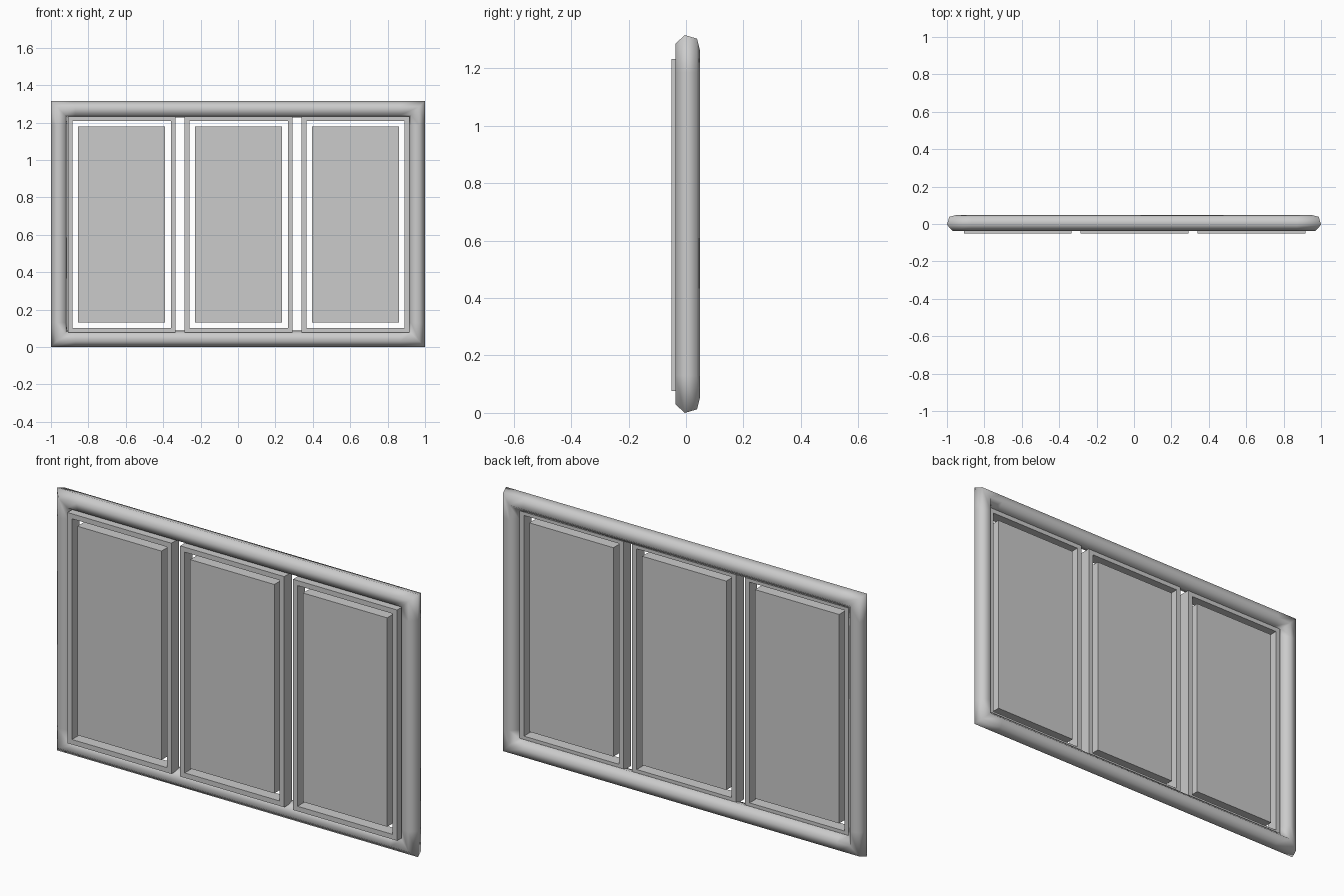
import bpy, bmesh, math

old = bpy.data.objects.get("Cube")
if old:
    bpy.data.objects.remove(old)

grey = bpy.data.materials.new("light_grey")
grey.use_nodes = True
colour = (0.6, 0.6, 0.6, 1)
grey.diffuse_color = colour
grey.node_tree.nodes["Principled BSDF"].inputs["Base Color"].default_value = colour

W, H = 1.0, 1.315          # half width and height of the window
FRONT, BACK = -0.05, 0.01  # depth of the sashes and panes


def finish(name, bm):
    bmesh.ops.recalc_face_normals(bm, faces=bm.faces)
    mesh = bpy.data.meshes.new(name)
    bm.to_mesh(mesh)
    bm.free()
    mesh.materials.append(grey)
    obj = bpy.data.objects.new(name, mesh)
    bpy.context.collection.objects.link(obj)
    return obj


def bridge(bm, rings):
    """Join closed rings of vertices into a closed loop of quads."""
    for a, b in zip(rings, rings[1:] + rings[:1]):
        for i in range(len(a)):
            j = (i + 1) % len(a)
            bm.faces.new((a[i], a[j], b[j], b[i]))


def outer_frame():
    # Hexagonal section swept round a mitred rectangle
    section = [(0.0435 + 0.045 * math.cos(t), 0.006 + 0.045 * math.sin(t))
               for t in (math.radians(13.5 + 60 * k) for k in range(6))]
    corners = [(-1, -1), (1, -1), (1, 1), (-1, 1)]
    step = 0.13
    bm = bmesh.new()
    rings = []
    for k, (sx, sz) in enumerate(corners):
        # Support loops either side of each mitre keep the bars straight
        along_x, along_z = (sx * step, 0), (0, sz * step)
        before, after = (along_z, along_x) if k % 2 == 0 else (along_x, along_z)
        for shift in (before, (0, 0), after):
            ring = []
            for inset, y in section:
                x = sx * (W - (abs(shift[0]) or inset))
                z = H / 2 + sz * (H / 2 - (abs(shift[1]) or inset))
                ring.append(bm.verts.new((x, y, z)))
            rings.append(ring)
    bridge(bm, rings)
    frame = finish("outer_frame", bm)
    frame.data.shade_smooth()


def sash(name, cx, half, low, high, bar):
    # Thin rectangular ring
    bm = bmesh.new()
    rings = []
    for sx, sz in [(-1, -1), (1, -1), (1, 1), (-1, 1)]:
        ring = []
        for inset, y in [(0, FRONT), (bar, FRONT), (bar, BACK), (0, BACK)]:
            z = low + inset if sz < 0 else high - inset
            ring.append(bm.verts.new((cx + sx * (half - inset), y, z)))
        rings.append(ring)
    bridge(bm, rings)
    finish(name, bm)


def pane(name, cx, half, low, high):
    # Solid slab standing clear of its sash
    bm = bmesh.new()
    bmesh.ops.create_cube(bm, size=1)
    bmesh.ops.scale(bm, vec=(2 * half, BACK - FRONT, high - low), verts=bm.verts)
    bmesh.ops.translate(bm, vec=(cx, (FRONT + BACK) / 2, (low + high) / 2), verts=bm.verts)
    finish(name, bm)


outer_frame()
for side, cx in (("right", -0.622), ("middle", 0.003), ("left", 0.628)):
    sash(side + "_sash", cx, 0.288, 0.077, 1.232, 0.025)
    pane(side + "_pane", cx, 0.233, 0.132, 1.178)
